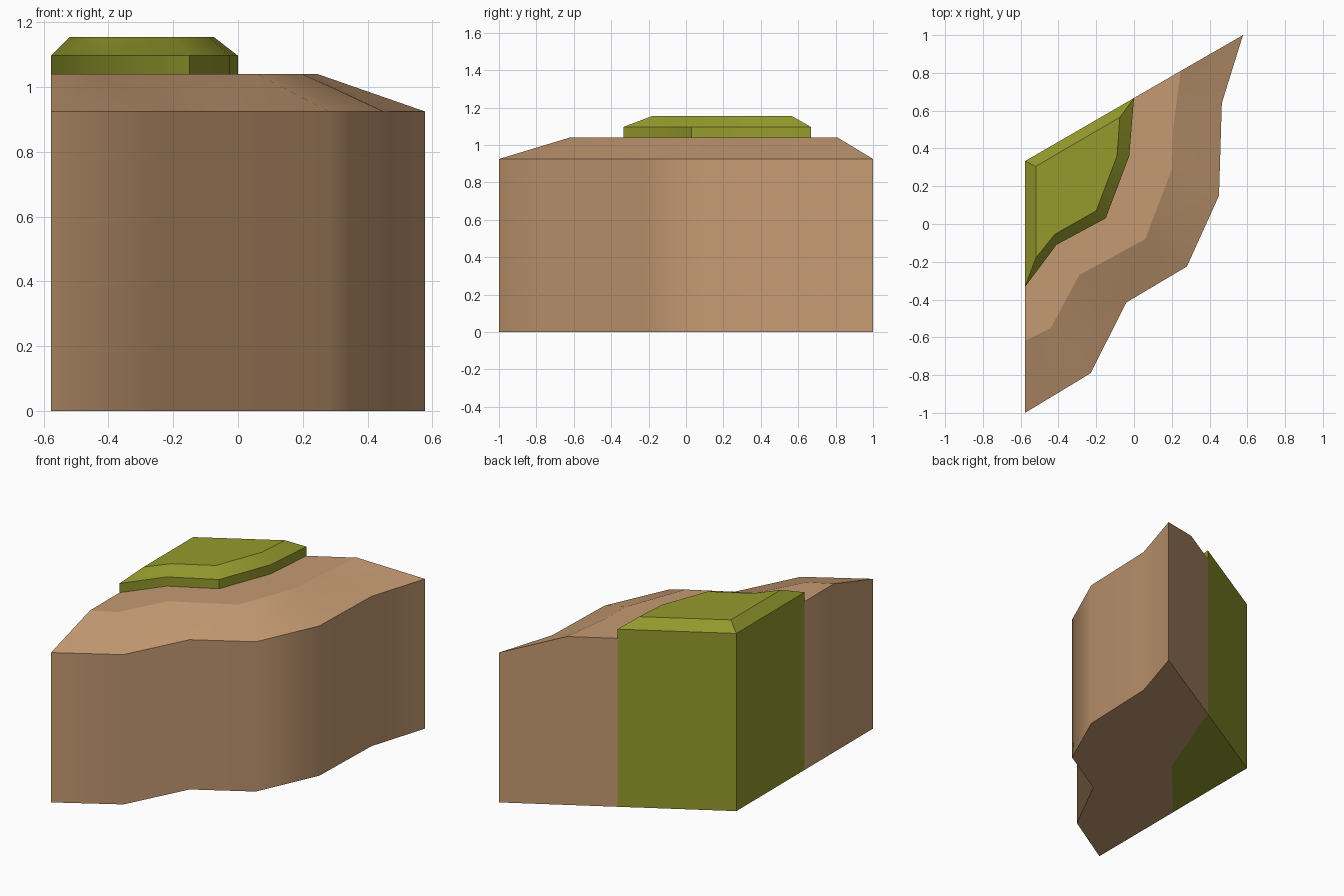
import bpy, bmesh, math

if "Cube" in bpy.data.objects:
    bpy.data.objects.remove(bpy.data.objects["Cube"])


def material(name, color):
    m = bpy.data.materials.new(name)
    m.diffuse_color = (*color, 1)
    m.use_nodes = True
    m.node_tree.nodes["Principled BSDF"].inputs["Base Color"].default_value = m.diffuse_color
    return m


def finish(name, bm, mat):
    """Smooth only along the upright bends of each band; keep rims crisp."""
    bmesh.ops.remove_doubles(bm, verts=bm.verts, dist=1e-5)
    bmesh.ops.recalc_face_normals(bm, faces=bm.faces)
    for f in bm.faces:
        f.smooth = True
    for e in bm.edges:
        a, b = e.verts
        level = abs(a.co.z - b.co.z) < 1e-4
        e.smooth = not level and e.calc_face_angle(3) < math.radians(40)
    me = bpy.data.meshes.new(name)
    bm.to_mesh(me)
    bm.free()
    me.materials.append(mat)
    ob = bpy.data.objects.new(name, me)
    bpy.context.collection.objects.link(ob)
    return ob


def row(bm, pts, z):
    return [bm.verts.new((x, y, z)) for x, y in pts]


def band(bm, lower, upper, closed):
    n = len(lower)
    for i in range(n if closed else n - 1):
        j = (i + 1) % n
        bm.faces.new((lower[i], lower[j], upper[j], upper[i]))


earth = material("tan earth", (0.56, 0.325, 0.17))
grass = material("olive grass", (0.30, 0.325, 0.026))

# Plan outlines, each running from the left side round to the back side
shore = [(-.577, -1), (-.23, -.79), (-.04, -.415), (.28, -.225),
         (.45, .15), (.465, .64), (.577, 1)]
ridge = [(-.577, -.62), (-.44, -.55), (-.29, -.27), (.06, -.08),
         (.2, .29), (.207, .5), (.247, .81)]
turf = [(-.577, -.333), (-.41, -.11), (-.15, .03), (-.025, .36), (0, .667)]
turf_base = [(-.577, -.333), (-.401, -.131), (-.226, .07), (-.113, .368), (0, .667)]
turf_top = [(-.52, -.18), (-.42, -.055), (-.2, .07), (-.09, .36), (-.075, .565)]
corner, corner_top = (-.577, .333), (-.52, .305)

# Earth bank: upright cliff, sloped shoulder, flat top up to the turf
bm = bmesh.new()
foot, rim, crest = row(bm, shore, 0), row(bm, shore, .925), row(bm, ridge, 1.04)
inner, inner_foot = row(bm, turf, 1.04), row(bm, turf_base, 0)
band(bm, foot, rim, False)
band(bm, rim, crest, False)
band(bm, inner_foot, inner, False)
bm.faces.new(crest + inner[::-1])
bm.faces.new(foot + inner_foot[::-1])
for k in (0, -1):
    bm.faces.new((foot[k], rim[k], crest[k], inner[k], inner_foot[k]))
finish("earth_bank", bm, earth)

# Grass plateau: column reaching the ground, raised lip and bevelled top
bm = bmesh.new()
rows = [row(bm, turf_base + [corner], 0), row(bm, turf + [corner], 1.04),
        row(bm, turf + [corner], 1.097), row(bm, turf_top + [corner_top], 1.155)]
for lower, upper in zip(rows, rows[1:]):
    band(bm, lower, upper, True)
bm.faces.new(rows[0])
bm.faces.new(rows[-1])
finish("grass_plateau", bm, grass)
